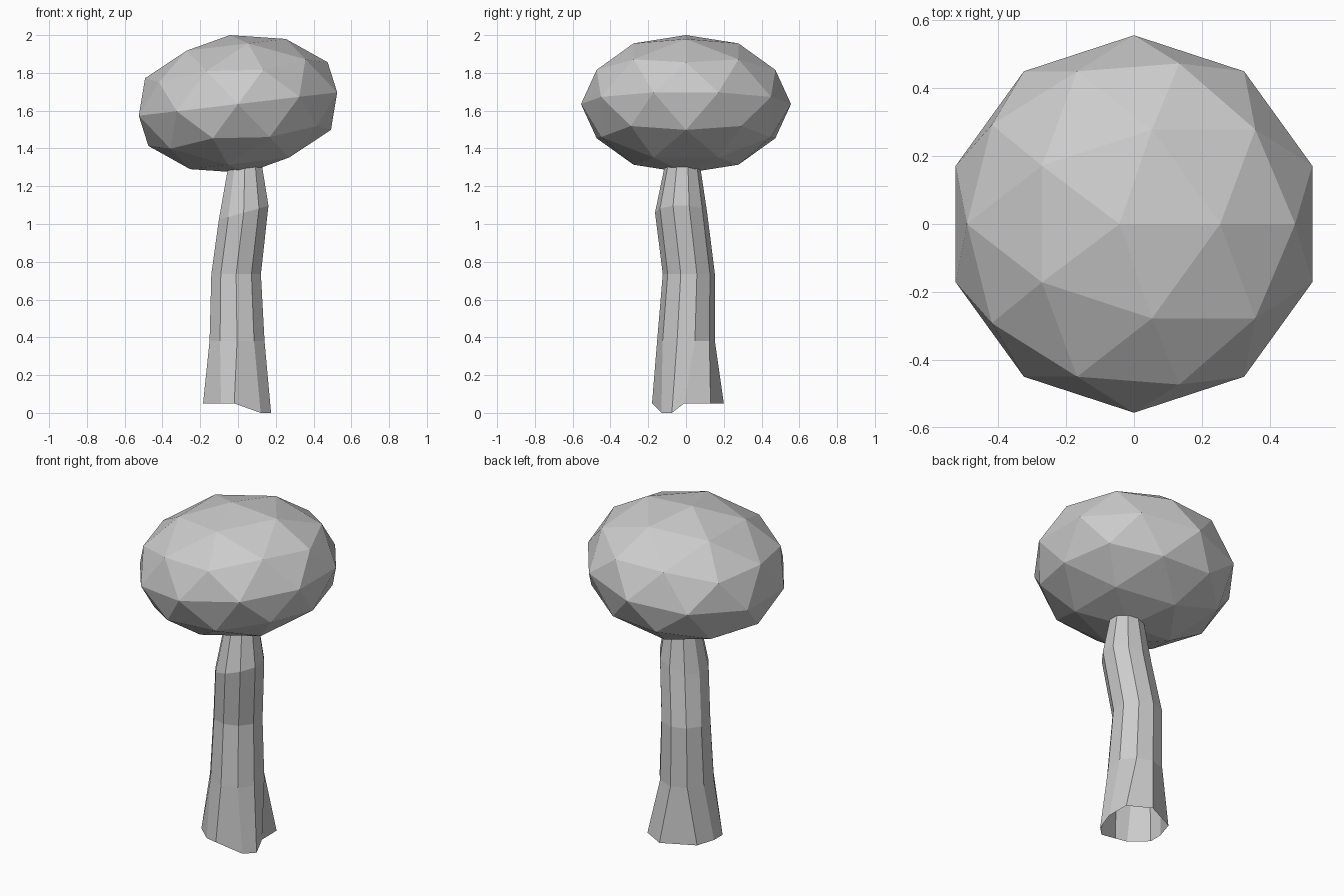
import bpy, bmesh, math
from mathutils import Matrix

cube = bpy.data.objects.get("Cube")
if cube:
    bpy.data.objects.remove(cube, do_unlink=True)

SIDES = 10


def make_material(name, rgb):
    mat = bpy.data.materials.new(name)
    mat.use_nodes = True
    color = (*rgb, 1.0)
    mat.diffuse_color = color
    mat.node_tree.nodes["Principled BSDF"].inputs["Base Color"].default_value = color
    return mat


def finish(name, bm, mat):
    bmesh.ops.recalc_face_normals(bm, faces=bm.faces[:])
    mesh = bpy.data.meshes.new(name)
    bm.to_mesh(mesh)
    bm.free()
    mesh.materials.append(mat)
    obj = bpy.data.objects.new(name, mesh)
    bpy.context.collection.objects.link(obj)
    return obj


def ring(cx, cy, z, radius, slope):
    """Ten-sided trunk section whose height rises with x by slope."""
    points = []
    for i in range(SIDES):
        a = -math.pi / 2 + i * math.tau / SIDES
        dx, dy = radius * math.cos(a), radius * math.sin(a)
        points.append((cx + dx, cy + dy, z + slope * dx))
    return points


grey = make_material("plain grey", (0.6, 0.6, 0.6))

# Trunk: uneven flared foot, then bent sections, open at the bottom
foot = [(-0.02, -0.18), (0.12, -0.13), (0.175, -0.075), (0.165, -0.01), (0.163, 0.13),
        (0.035, 0.2), (-0.15, 0.11), (-0.185, 0.0), (-0.185, -0.08), (-0.09, -0.165)]
low_corner = (1, 2)
sections = [[(x, y, 0.0 if i in low_corner else 0.05) for i, (x, y) in enumerate(foot)]]
for spec in [(-0.005, 0.0, 0.38, 0.153, 0.0),
             (-0.01, 0.015, 0.735, 0.138, 0.0),
             (0.03, -0.026, 1.06, 0.138, 0.28),
             (0.037, -0.018, 1.34, 0.088, 0.1)]:
    sections.append(ring(*spec))

bm = bmesh.new()
loops = [[bm.verts.new(p) for p in section] for section in sections]
for lower, upper in zip(loops, loops[1:]):
    for i in range(SIDES):
        j = (i + 1) % SIDES
        bm.faces.new((lower[i], lower[j], upper[j], upper[i]))
finish("trunk", bm, grey)

# Canopy: flattened faceted ball, tilted sideways
bm = bmesh.new()
bmesh.ops.create_icosphere(bm, subdivisions=2, radius=1.0)
placement = (Matrix.Translation((0, 0, 1.635))
             @ Matrix.Rotation(math.radians(-6.7), 4, "Y")
             @ Matrix.Diagonal((0.556, 0.556, 0.3675, 1.0)))
bm.transform(placement)
finish("canopy", bm, grey)
